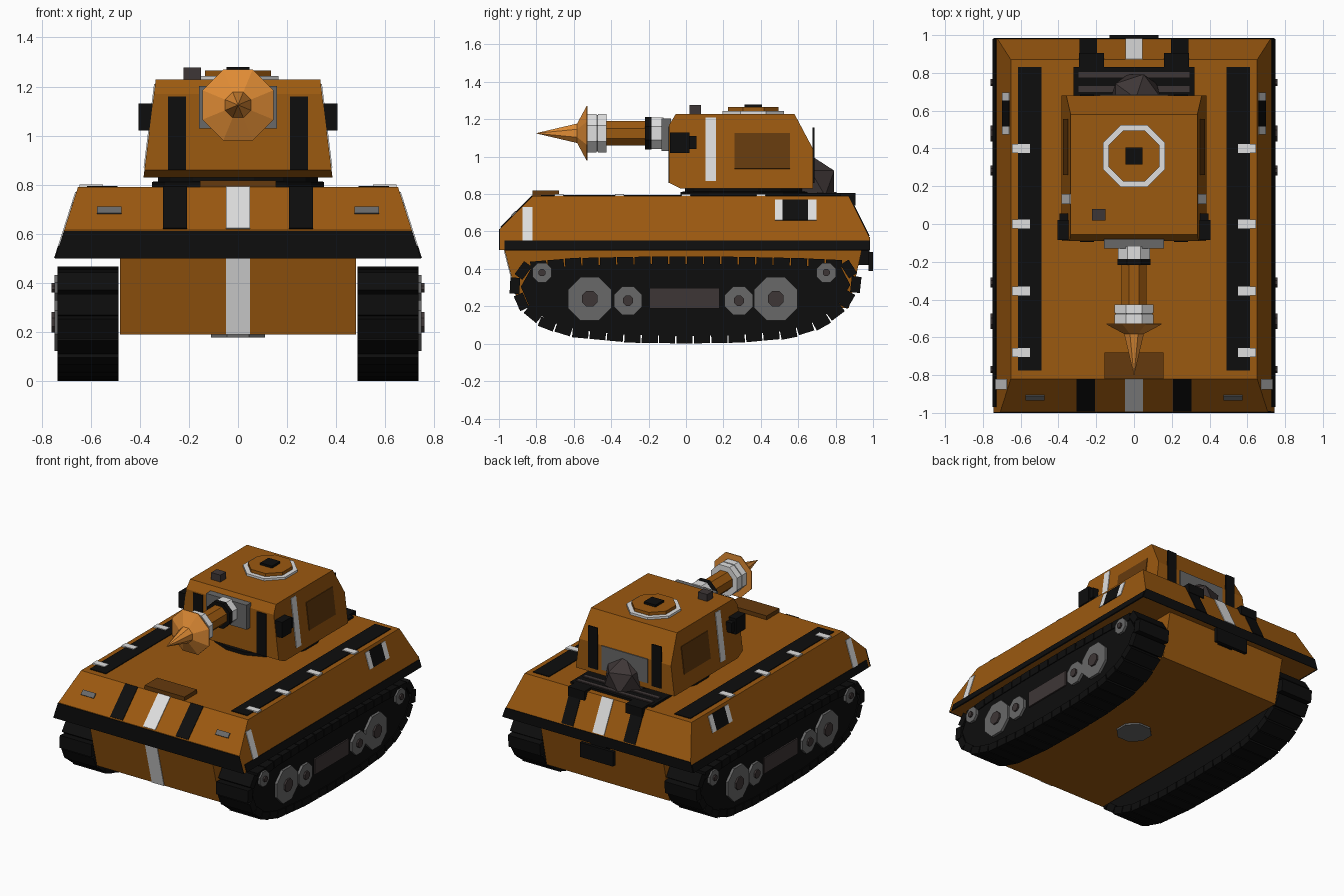
import bpy, bmesh, math
from mathutils import Vector

if "Cube" in bpy.data.objects:
    bpy.data.objects.remove(bpy.data.objects["Cube"])


def material(name, r, g, b):
    m = bpy.data.materials.new(name)
    m.diffuse_color = (r, g, b, 1)
    m.use_nodes = True
    m.node_tree.nodes["Principled BSDF"].inputs["Base Color"].default_value = m.diffuse_color
    return m


ORANGE = material("orange paint", .33, .10, .005)
BROWN = material("dark orange paint", .13, .042, .004)
GOLD = material("bright orange", .74, .26, .035)
BLACK = material("black", .004, .004, .004)
SOOT = material("soot grey", .048, .037, .037)
GREY = material("steel grey", .14, .14, .14)
WHITE = material("off white", .74, .74, .74)


def build(name, verts, faces, mat, mirror=False):
    me = bpy.data.meshes.new(name)
    me.from_pydata(verts, [], faces)
    bm = bmesh.new()
    bm.from_mesh(me)
    bmesh.ops.recalc_face_normals(bm, faces=bm.faces)
    bm.to_mesh(me)
    bm.free()
    me.materials.append(mat)
    ob = bpy.data.objects.new(name, me)
    bpy.context.collection.objects.link(ob)
    if mirror:
        ob.modifiers.new("Mirror", 'MIRROR')
    return ob


def bridge(n, start=0):
    """Faces of a closed prism whose two n-sided ends follow each other."""
    s = start
    faces = [tuple(range(s, s + n)), tuple(range(s + n, s + 2 * n))]
    return faces + [(s + i, s + (i + 1) % n, s + n + (i + 1) % n, s + n + i) for i in range(n)]


def prism(name, prof, xa, xb, mat, mirror=False):
    """Side profile of (y, z) points; each end's x may depend on z."""
    fa = xa if callable(xa) else lambda z: xa
    fb = xb if callable(xb) else lambda z: xb
    verts = [(fa(z), y, z) for y, z in prof] + [(fb(z), y, z) for y, z in prof]
    return build(name, verts, bridge(len(prof)), mat, mirror)


def box(name, x0, x1, y0, y1, z0, z1, mat, mirror=False):
    return prism(name, [(y0, z0), (y1, z0), (y1, z1), (y0, z1)], x0, x1, mat, mirror)


def plate(name, quad, mat, mirror=False, t=.0045):
    """Thin plate lying on a flat surface."""
    q = [Vector(p) for p in quad]
    n = (q[1] - q[0]).cross(q[2] - q[0]).normalized() * t
    return build(name, [p + n for p in q] + [p - n for p in q], bridge(4), mat, mirror)


def turned(name, axis, centre, rings, mat, mirror=False, n=8):
    """Eight-sided turned part; rings are (position along axis, flat radius)."""
    verts, faces = [], []
    for pos, r in rings:
        for i in range(n):
            a = math.pi * (2 * i + 1) / n
            u, v = (f(a) * r / math.cos(math.pi / n) for f in (math.cos, math.sin))
            p = {'x': (pos, u, v), 'y': (u, pos, v), 'z': (u, v, pos)}[axis]
            verts.append(Vector(p) + Vector(centre))
    for k in range(len(rings) - 1):
        s = k * n
        faces += bridge(n, s)[2:]
    faces += [tuple(range(n)), tuple(range(len(verts) - n, len(verts)))]
    return build(name, verts, faces, mat, mirror)


# --- Hull ---
def hull_x(z): return .745 - (z - .5) * .32
def nose_y(z): return -.995 + max(0, z - .615) * 1.0
def tail_y(z): return .98 - max(0, z - .57) * .5


def on_side(y0, y1, z0, z1):
    return [(hull_x(z), y, z) for y, z in ((y0, z0), (y1, z0), (y1, z1), (y0, z1))]


def on_end(fy, x0, x1, z0, z1):
    return [(x, fy(z), z) for x, z in ((x0, z0), (x1, z0), (x1, z1), (x0, z1))]


prism("upper_hull", [(-.995, .5), (-.995, .615), (-.82, .79), (.87, .79), (.98, .57), (.98, .5)],
      lambda z: -hull_x(z), hull_x, ORANGE)
prism("lower_hull", [(-.97, .5), (-.89, .19), (.87, .19), (.94, .5)], -.48, .48, ORANGE)
turned("belly_plug", 'z', (0, 0, 0), [(.178, .11), (.2, .11)], GREY)

# Black skirt band around the hull
for name, fy, z1 in (("front_band", nose_y, .612), ("rear_band", tail_y, .57)):
    plate(name, [(-hull_x(.5), fy(.5), .5), (hull_x(.5), fy(.5), .5),
                 (hull_x(z1), fy(z1), z1), (-hull_x(z1), fy(z1), z1)], BLACK)
plate("side_band", on_side(-.97, .98, .5, .55), BLACK, True)

# Painted stripes and lights on the hull ends
plate("nose_centre_stripe", on_end(nose_y, -.048, .048, .62, .79), WHITE)
plate("nose_dark_stripe", on_end(nose_y, .207, .305, .62, .79), BLACK, True)
plate("headlight", on_end(nose_y, .475, .575, .68, .705), GREY, True, t=.008)
plate("lower_nose_stripe", on_end(lambda z: -.97 + (.5 - z) * .258, -.048, .048, .19, .5), WHITE)
plate("tail_centre_stripe", on_end(tail_y, -.045, .045, .575, .79), WHITE)
plate("tail_dark_stripe", on_end(tail_y, .197, .288, .575, .79), BLACK, True)
box("tail_block", .16, .29, .83, .905, .74, .805, BLACK, True)
box("tow_plate", -.13, .13, .975, 1.0, .388, .49, BLACK)
box("tow_bracket", -.06, .06, .92, .98, .42, .5, BLACK)

# Painted marks on the hull sides
plate("side_front_stripe", on_side(-.875, -.82, .55, .73), WHITE, True)
plate("side_badge_front", on_side(.475, .517, .66, .77), WHITE, True)
plate("side_badge_middle", on_side(.517, .653, .66, .77), BLACK, True)
plate("side_badge_rear", on_side(.653, .697, .66, .77), WHITE, True)

# Deck strips with light clips, front hatch and engine grille
box("deck_strip", .49, .615, -.775, .83, .785, .795, BLACK, True)
for i, y in enumerate((-.68, -.355, 0, .40)):
    box(f"deck_clip_{i + 1}", .55, .645, y - .024, y + .024, .785, .8, WHITE, True)
box("front_hatch", -.155, .155, -.82, -.68, .78, .818, BROWN)
box("engine_grille", -.32, .32, .6, .83, .785, .805, BLACK)
for i, y in enumerate((.715, .79)):
    box(f"grille_slat_{i + 1}", -.295, .295, y - .015, y + .015, .8, .812, SOOT)


# --- Turret ---
def tur_x(z): return .385 - (z - .83) * .125


turned("turret_ring", 'z', (0, .32, 0), [(.785, .35), (.812, .35), (.813, .325), (.835, .325)],
       BLACK, n=16)
prism("turret", [(-.03, .83), (-.09, .86), (-.09, 1.17), (-.055, 1.228), (.58, 1.228),
                 (.68, 1.04), (.68, .83)], lambda z: -tur_x(z), tur_x, ORANGE)


def on_turret(y0, y1, z0, z1):
    return [(tur_x(z), y, z) for y, z in ((y0, z0), (y1, z0), (y1, z1), (y0, z1))]


plate("turret_side_stripe", on_turret(.105, .16, .87, 1.21), WHITE, True)
plate("turret_side_panel", on_turret(.26, .555, .935, 1.125), BROWN, True)
plate("turret_front_stripe", on_end(lambda z: -.09, .212, .285, .86, 1.16), BLACK, True)
plate("turret_rear_stripe", on_end(lambda z: .682, .212, .285, .86, 1.155), BLACK, True)
plate("turret_rear_panel", on_end(lambda z: .682, -.18, .18, .87, 1.04), GREY)
box("ear_block", .34, .405, -.085, .02, 1.02, 1.13, BLACK, True)
box("ear_block_rear", .34, .395, .02, .055, 1.04, 1.11, BLACK, True)

# Roof hatch and sight
turned("hatch_rim", 'z', (0, .36, 0), [(1.22, .165), (1.243, .165)], WHITE)
turned("hatch_lid", 'z', (0, .36, 0), [(1.22, .135), (1.265, .135)], ORANGE)
box("hatch_handle", -.046, .046, .314, .406, 1.26, 1.28, BLACK)
box("roof_sight", -.222, -.15, .018, .08, 1.22, 1.277, SOOT)

# Faceted exhaust dome behind the turret
bm = bmesh.new()
bmesh.ops.create_icosphere(bm, subdivisions=1, radius=.15)
dome_mesh = bpy.data.meshes.new("exhaust_dome")
bm.to_mesh(dome_mesh)
bm.free()
dome_mesh.materials.append(SOOT)
dome = bpy.data.objects.new("exhaust_dome", dome_mesh)
dome.location = (.01, .665, .858)
bpy.context.collection.objects.link(dome)

# --- Gun with drill tip ---
AX = (0, 0, 1.125)
box("mantlet", -.158, .158, -.13, -.08, 1.03, 1.203, GREY)
turned("barrel_collar", 'y', AX, [(-.19, .085), (-.12, .085)], WHITE)
turned("barrel_dark_ring", 'y', AX, [(-.218, .088), (-.185, .088)], BLACK)
turned("barrel", 'y', AX, [(-.45, .065), (-.2, .065)], ORANGE)
turned("muzzle_collar", 'y', AX, [(-.53, .103), (-.478, .103)], WHITE)
turned("muzzle_groove", 'y', AX, [(-.48, .098), (-.468, .098)], GREY)
turned("muzzle_collar_rear", 'y', AX, [(-.47, .103), (-.425, .103)], WHITE)
turned("drill_tip", 'y', AX, [(-.80, .001), (-.582, .052), (-.532, .145), (-.526, .145)], GOLD)

# --- Tracks ---
path = [(-.915, .31), (-.87, .2), (-.76, .11), (-.6, .06), (-.3, .032), (0, .027), (.3, .032),
        (.55, .055), (.72, .11), (.84, .2), (.91, .32), (.86, .42), (.6, .432), (.2, .44),
        (-.2, .44), (-.6, .432), (-.86, .41)]
pts = [Vector(p) for p in path]
mid = Vector((0, .235))
prism("track_core", [mid + Vector(((p - mid).x * .965, (p - mid).y * .93)) for p in pts],
      .5, .73, BLACK, True)

segs = [(a, b - a) for a, b in zip(pts, pts[1:] + pts[:1])]
total = sum(d.length for _, d in segs)
count = 43


def along(s):
    s %= total
    for a, d in segs:
        if s <= d.length:
            return a + d * (s / d.length)
        s -= d.length
    return pts[0]


verts, faces = [], []
for i in range(count):
    s = total * i / count
    c = along(s)
    t = (along(s + .03) - along(s - .03)).normalized()
    n = Vector((t.y, -t.x)) * .026
    t = t * .043
    faces += bridge(4, len(verts))
    corners = [c - t - n, c + t - n, c + t + n, c - t + n]
    verts += [(x, p.x, p.y) for x in (.487, .736) for p in corners]
build("track_links", verts, faces, BLACK, True)

# Wheels and the panel between them
for i, (y, z, r) in enumerate(((-.515, .24, .117), (.48, .24, .117), (-.31, .23, .076),
                               (.283, .23, .076), (-.77, .38, .052), (.75, .38, .052))):
    turned(f"wheel_{i + 1}", 'x', (0, y, z), [(.70, r), (.748, r)], GREY, True)
    turned(f"wheel_hub_{i + 1}", 'x', (0, y, z), [(.74, r * .36), (.76, r * .36)], SOOT, True)
box("track_panel", .70, .74, -.195, .18, .187, .297, SOOT, True)
